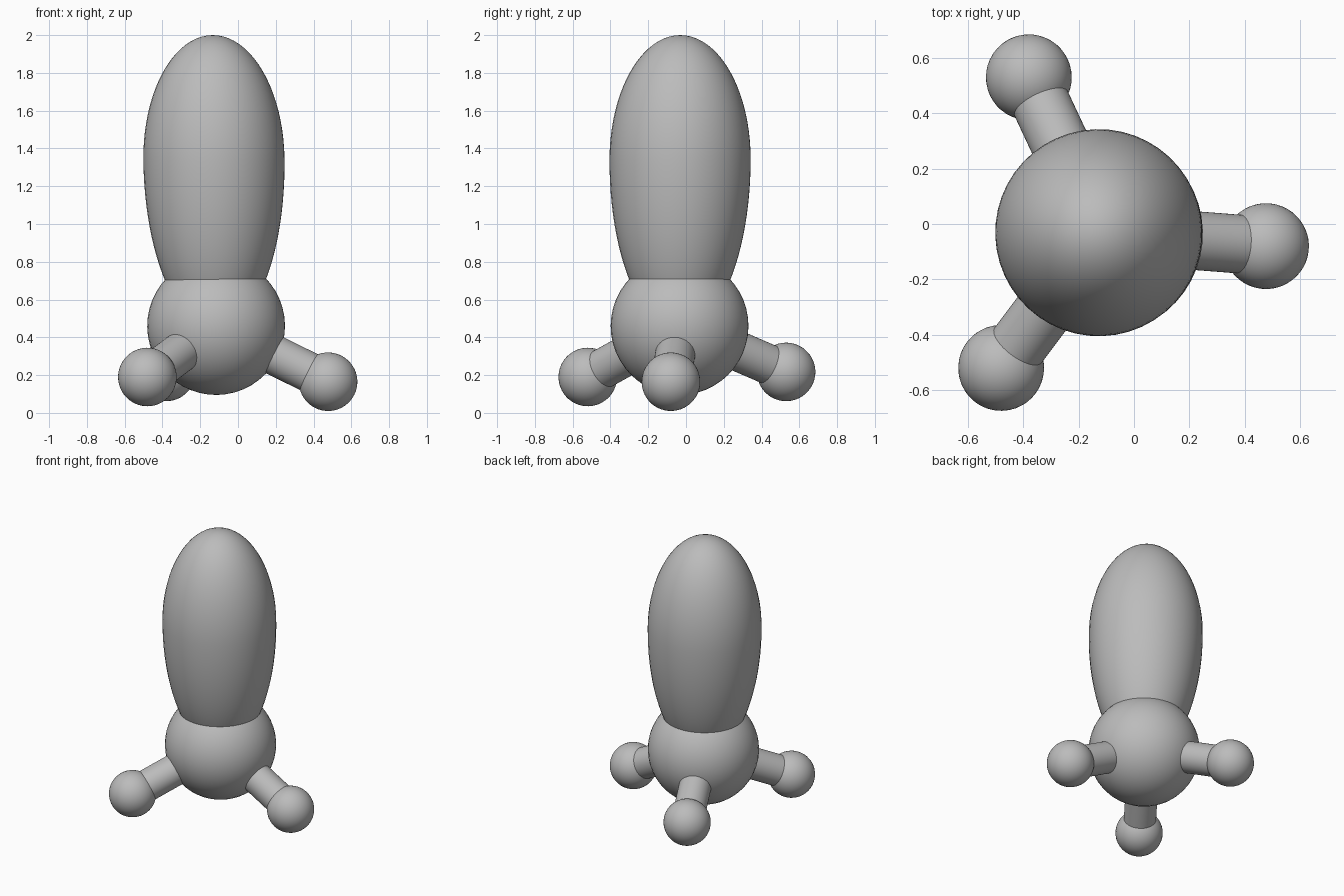
import bpy, bmesh, math
from mathutils import Vector

default = bpy.data.objects.get("Cube")
if default:
    bpy.data.objects.remove(default, do_unlink=True)

# Single grey material
grey = bpy.data.materials.new("plain grey")
grey.use_nodes = True
GREY = (0.5, 0.5, 0.5, 1)
grey.diffuse_color = GREY
grey.node_tree.nodes["Principled BSDF"].inputs["Base Color"].default_value = GREY

SEGMENTS = 48
CENTRE = Vector((-0.116, -0.034, 0.46))
LOBE_DIR = Vector((-0.013, 0.003, 1)).normalized()


def revolve(name, origin, axis, profile):
    """Spin (radius, distance) points around an axis starting at origin."""
    bm = bmesh.new()
    verts = [bm.verts.new((r, 0, d)) for r, d in profile]
    edges = [bm.edges.new(pair) for pair in zip(verts, verts[1:])]
    bmesh.ops.spin(bm, geom=verts + edges, cent=(0, 0, 0), axis=(0, 0, 1),
                   angle=math.tau, steps=SEGMENTS, use_duplicate=False)
    bmesh.ops.remove_doubles(bm, verts=bm.verts, dist=0.0001)
    bmesh.ops.recalc_face_normals(bm, faces=bm.faces)
    mesh = bpy.data.meshes.new(name)
    bm.to_mesh(mesh)
    bm.free()
    mesh.materials.append(grey)
    obj = bpy.data.objects.new(name, mesh)
    obj.location = origin
    obj.rotation_mode = "QUATERNION"
    obj.rotation_quaternion = axis.to_track_quat("Z", "Y")
    bpy.context.collection.objects.link(obj)
    return obj


def arc(radius, height, middle, start, end, steps):
    """Elliptical profile arc, angles measured from the equator."""
    angles = [start + (end - start) * i / steps for i in range(steps + 1)]
    return [(radius * math.cos(a), middle + height * math.sin(a)) for a in angles]


def ball(name, origin, axis, radius):
    return revolve(name, origin, axis,
                   arc(radius, radius, 0, -math.pi / 2, math.pi / 2, 24))


# Central ball
ball("central_ball", CENTRE, LOBE_DIR, 0.365)

# Tall egg-shaped lobe, rounded on top and tapering into the ball
lower = arc(0.374, 0.91, 0.88, -math.pi / 2, 0, 24)
lower = [(r, d) for r, d in lower if d > 0.1]
upper = arc(0.374, 0.66, 0.88, 0, math.pi / 2, 20)
revolve("tall_lobe", CENTRE, LOBE_DIR, [(0, 0.1)] + lower + upper[1:])

# Three rods, each ending in a small ball
ENDS = {
    "left": (0.477, -0.08, 0.165),
    "front_right": (-0.48, -0.52, 0.19),
    "back_right": (-0.38, 0.53, 0.217),
}
for side, end in ENDS.items():
    tip = Vector(end)
    span = tip - CENTRE
    revolve(side + "_rod", CENTRE, span,
            [(0, 0), (0.106, 0), (0.106, span.length), (0, span.length)])
    ball(side + "_small_ball", tip, span, 0.155)

# Smooth shading with the rod rims kept sharp
for obj in bpy.context.collection.objects:
    obj.select_set(obj.type == "MESH" and grey.name in obj.data.materials)
    if obj.select_get():
        bpy.context.view_layer.objects.active = obj
bpy.ops.object.shade_smooth_by_angle(angle=math.radians(30))
